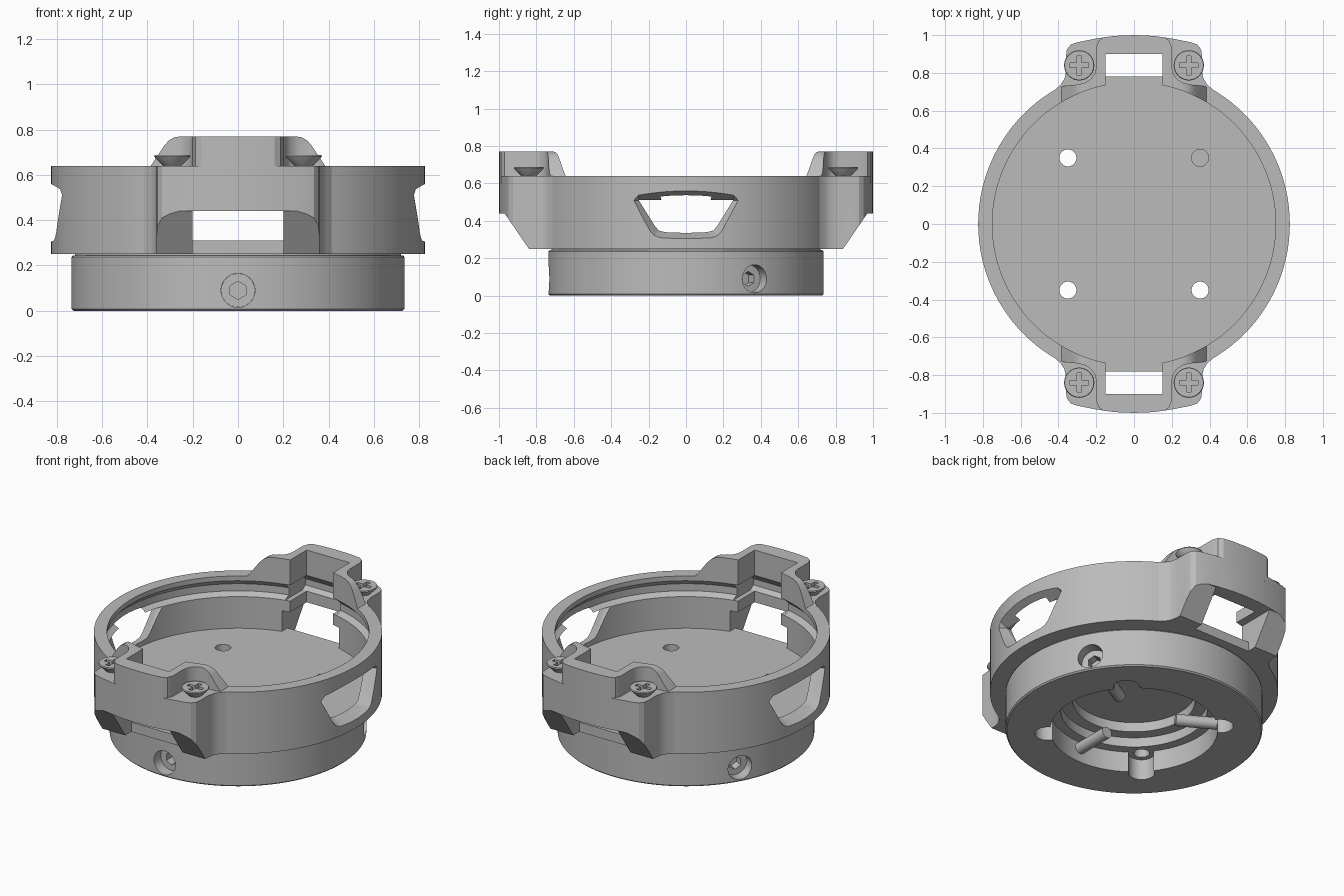
import bpy, bmesh, math
from mathutils import Matrix, Vector

if "Cube" in bpy.data.objects:
    bpy.data.objects.remove(bpy.data.objects["Cube"])

grey = bpy.data.materials.new("plain grey")
grey.use_nodes = True
colour = (0.5, 0.5, 0.5, 1)
grey.diffuse_color = colour
grey.node_tree.nodes["Principled BSDF"].inputs["Base Color"].default_value = colour


def finish(bm, name):
    bmesh.ops.remove_doubles(bm, verts=bm.verts, dist=1e-5)
    bmesh.ops.recalc_face_normals(bm, faces=bm.faces)
    mesh = bpy.data.meshes.new(name)
    bm.to_mesh(mesh)
    bm.free()
    mesh.materials.append(grey)
    obj = bpy.data.objects.new(name, mesh)
    bpy.context.collection.objects.link(obj)
    return obj


def loft(name, sections):
    """Solid through matching 3D outlines, capped at both ends."""
    bm = bmesh.new()
    loops = [[bm.verts.new(p) for p in s] for s in sections]
    n = len(loops[0])
    for a, b in zip(loops, loops[1:]):
        for i in range(n):
            j = (i + 1) % n
            bm.faces.new((a[i], a[j], b[j], b[i]))
    bm.faces.new(loops[0])
    bm.faces.new(loops[-1])
    return finish(bm, name)


def prism(name, pts, axis, lo, hi):
    place = {"x": lambda p, d: (d, p[0], p[1]),
             "y": lambda p, d: (p[0], d, p[1]),
             "z": lambda p, d: (p[0], p[1], d)}[axis]
    return loft(name, [[place(p, d) for p in pts] for d in (lo, hi)])


def box(name, x, y, z):
    return prism(name, [(x[0], y[0]), (x[1], y[0]), (x[1], y[1]), (x[0], y[1])], "z", *z)


def lathe(name, pts, steps=112):
    """Closed profile of (radius, z) turned about the z axis."""
    bm = bmesh.new()
    vs = [bm.verts.new((r, 0, z)) for r, z in pts]
    es = [bm.edges.new((vs[i - 1], vs[i])) for i in range(len(vs))
          if pts[i - 1][0] + pts[i][0] > 0]
    bmesh.ops.spin(bm, geom=vs + es, cent=(0, 0, 0), axis=(0, 0, 1),
                   angle=math.tau, steps=steps, use_merge=True)
    return finish(bm, name)


def rod(name, start, end, r1, r2=None, sides=32):
    a, b = Vector(start), Vector(end)
    d = b - a
    bm = bmesh.new()
    m = Matrix.Translation((a + b) / 2) @ d.to_track_quat("Z", "Y").to_matrix().to_4x4()
    bmesh.ops.create_cone(bm, cap_ends=True, segments=sides, radius1=r1,
                          radius2=r1 if r2 is None else r2, depth=d.length, matrix=m)
    return finish(bm, name)


def combine(obj, tool, op="DIFFERENCE", keep=False):
    mod = obj.modifiers.new("join", "BOOLEAN")
    mod.operation, mod.solver, mod.object = op, "EXACT", tool
    bpy.context.view_layer.update()
    done = obj.evaluated_get(bpy.context.evaluated_depsgraph_get())
    mesh = bpy.data.meshes.new_from_object(done)
    obj.modifiers.clear()
    obj.data = mesh
    if not keep:
        bpy.data.objects.remove(tool)


def both(pts):
    """Complete a right half outline with its mirror image."""
    return pts + [(-x, y) for x, y in reversed(pts) if x > 0]


def turned(obj):
    obj.data.transform(Matrix.Rotation(math.pi, 4, "Z"))
    return obj


holes = [(sx * 0.35, sy * 0.35) for sx in (-1, 1) for sy in (-1, 1)]


def lug():
    # stepped ear with sloping lower legs
    ear = prism("lug", both([(0, 1), (0.1, 0.996), (0.2, 0.982), (0.3, 0.962), (0.335, 0.95),
                             (0.355, 0.925), (0.36, 0.89), (0.36, 0.81), (0.368, 0.77),
                             (0.385, 0.742), (0.415, 0.713), (0.4, 0.6)]), "z", 0.25, 0.64)
    combine(ear, prism("slope", [(0.97, 0.44), (0.84, 0.25), (0.84, 0.2), (1.1, 0.2), (1.1, 0.44)],
                       "x", -0.5, 0.5))
    # raised wall that curves around the screw seats
    wall = prism("wall", both([(0, 1), (0.1, 0.996), (0.16, 0.988), (0.187, 0.97), (0.2, 0.935),
                               (0.2, 0.83), (0.208, 0.795), (0.23, 0.765), (0.26, 0.747),
                               (0.3, 0.738), (0.36, 0.733), (0.4, 0.72), (0.4, 0.6)]),
                 "z", 0.6, 0.77)
    combine(wall, prism("ends", both([(0.25, 0.77), (0.28, 0.766), (0.305, 0.752), (0.325, 0.73),
                                      (0.385, 0.64), (0.385, 0.5)]), "y", 0.5, 1.1), "INTERSECT")
    combine(ear, wall, "UNION")
    return ear


def slots():
    # openings under and inside the bridge
    return [box("leg_gap", (-0.2, 0.2), (0.78, 1.1), (0.2, 0.44)),
            box("window", (-0.2, 0.2), (0.6, 1.1), (0.31, 0.44)),
            box("pocket", (-0.15, 0.15), (0.6, 0.9), (0.4, 0.9)),
            prism("groove", [(0.6, 0.51), (0.9, 0.51), (0.93, 0.53), (0.93, 0.57),
                             (0.9, 0.61), (0.6, 0.61)], "x", -0.18, 0.18)]


def side_window():
    outer = both([(0.26, 0.56), (0.315, 0.51), (0.2, 0.335), (0.175, 0.314), (0.14, 0.305)])
    inner = both([(0.25, 0.511), (0.252, 0.509), (0.165, 0.37), (0.145, 0.348), (0.115, 0.34)])
    return loft("side_window", [[(x, y, z) for y, z in pts]
                                for x, pts in ((0.6, inner), (0.74, inner), (0.825, outer), (0.9, outer))])


# upper cup with two lugs
cup = lathe("cup_ring", [(0, 0.25), (0.825, 0.25), (0.825, 0.64), (0, 0.64)])
combine(cup, lug(), "UNION")
combine(cup, turned(lug()), "UNION")
combine(cup, lathe("cavity", [(0, 0.31), (0.75, 0.31), (0.75, 0.51), (0.785, 0.53),
                              (0.785, 0.575), (0.75, 0.61), (0.75, 0.9), (0, 0.9)]))
for cutter in slots() + [turned(s) for s in slots()] + [side_window(), turned(side_window())]:
    combine(cup, cutter)

# lower base with a stepped bore
base = lathe("base_ring", [(0.48, 0), (0.727, 0), (0.735, 0.008), (0.735, 0.237), (0.728, 0.245),
                           (0.72, 0.245), (0.72, 0.251), (0.35, 0.251), (0.35, 0.19),
                           (0.42, 0.19), (0.42, 0.13), (0.48, 0.13)])
for x, y in holes:
    drill = rod("drill", (x, y, -0.1), (x, y, 0.4), 0.045)
    combine(cup, drill, keep=True)
    combine(base, drill)
    combine(base, rod("counterbore", (x, y, -0.1), (x, y, 0.13), 0.075))

# three radial set screws
parts = [cup, base]
for i in range(3):
    a = math.radians(-90 + 120 * i)

    def at(r):
        return (r * math.cos(a), r * math.sin(a), 0.09)

    combine(base, rod("screw_hole", at(0.6), at(0.85), 0.075))
    head = rod("set_screw_%d" % (i + 1), at(0.55), at(0.665), 0.0745)
    combine(head, rod("socket", at(0.61), at(0.75), 0.04, sides=6))
    parts += [head, rod("set_pin_%d" % (i + 1), at(0.24), at(0.58), 0.035)]

# countersunk cross-head screws on the lugs
for x in (-0.29, 0.29):
    for y in (-0.84, 0.84):
        screw = lathe("lug_screw", [(0, 0.6), (0.04, 0.6), (0.04, 0.64), (0.077, 0.677),
                                    (0.08, 0.682), (0.077, 0.688), (0, 0.688)], 40)
        w, l = 0.012, 0.05
        cross = [(l, w), (w, w), (w, l), (-w, l), (-w, w), (-l, w),
                 (-l, -w), (-w, -w), (-w, -l), (w, -l), (w, -w), (l, -w)]
        combine(screw, prism("recess", cross, "z", 0.66, 0.75))
        screw.location = (x, y, 0)
        parts.append(screw)

bpy.ops.object.select_all(action="DESELECT")
for p in parts:
    p.select_set(True)
bpy.context.view_layer.objects.active = cup
bpy.ops.object.shade_smooth_by_angle(angle=math.radians(25))
